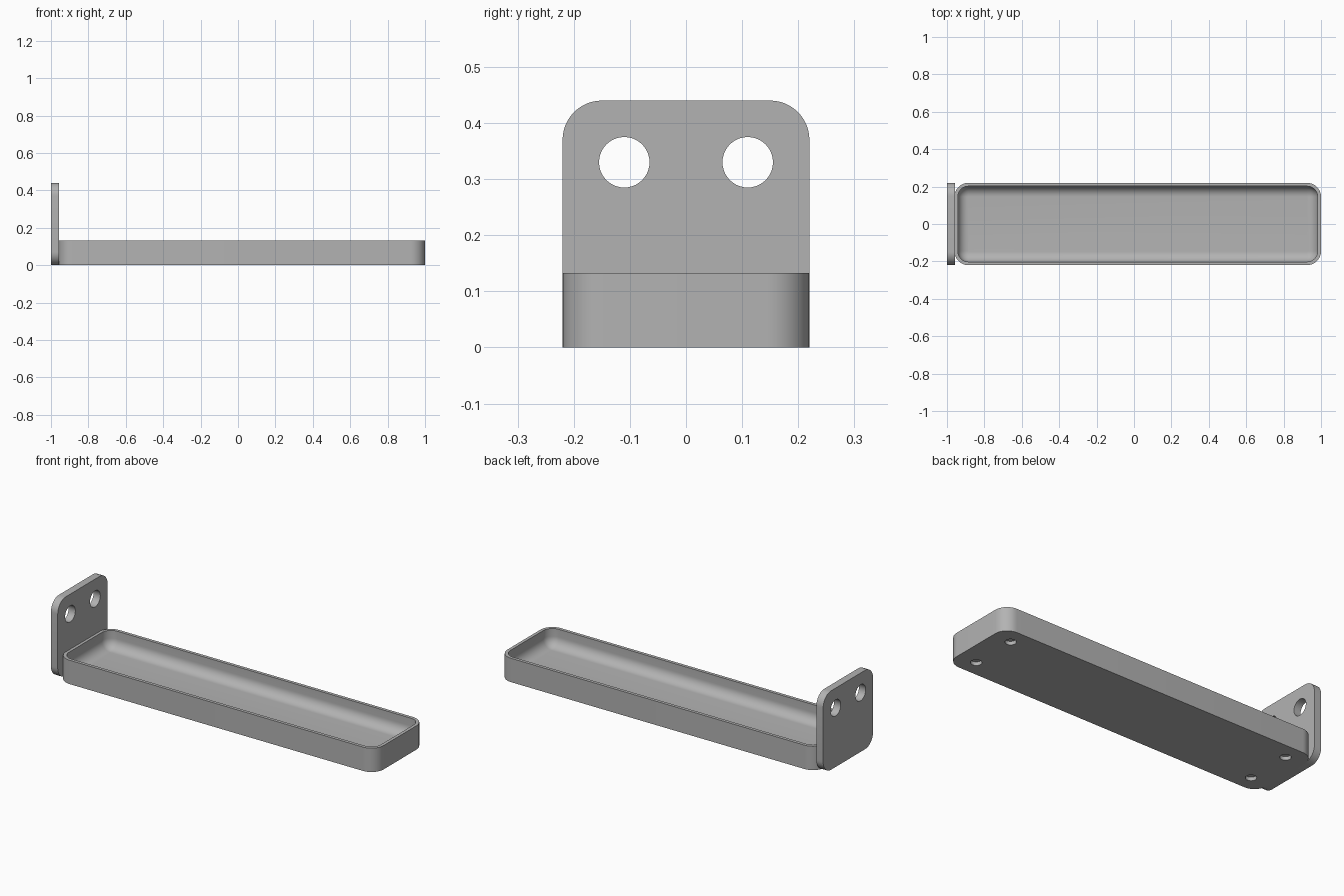
import bpy, bmesh
from math import sin, cos, pi
from mathutils import Matrix

if "Cube" in bpy.data.objects:
    bpy.data.objects.remove(bpy.data.objects["Cube"])

grey = bpy.data.materials.new("satin grey")
grey.use_nodes = True
color = (0.45, 0.45, 0.45, 1)
grey.diffuse_color = color
grey.node_tree.nodes["Principled BSDF"].inputs["Base Color"].default_value = color


def rounded_rect(half_a, half_b, r, steps=12):
    """Outline of a rounded rectangle, counter-clockwise."""
    pts = []
    for q, (sa, sb) in enumerate([(1, 1), (-1, 1), (-1, -1), (1, -1)]):
        for i in range(steps + 1):
            t = (q + i / steps) * pi / 2
            pts.append((sa * (half_a - r) + r * cos(t), sb * (half_b - r) + r * sin(t)))
    return pts


def loft(name, rings):
    """Solid through equal-length rings, capped at both ends."""
    bm = bmesh.new()
    loops = [[bm.verts.new(p) for p in ring] for ring in rings]
    n = len(loops[0])
    for low, high in zip(loops, loops[1:]):
        for i in range(n):
            j = (i + 1) % n
            bm.faces.new((low[i], low[j], high[j], high[i]))
    bm.faces.new(loops[0][::-1])
    bm.faces.new(loops[-1])
    bmesh.ops.recalc_face_normals(bm, faces=bm.faces)
    return finish(name, bm)


def finish(name, bm):
    mesh = bpy.data.meshes.new(name)
    bm.to_mesh(mesh)
    bm.free()
    mesh.materials.append(grey)
    obj = bpy.data.objects.new(name, mesh)
    bpy.context.collection.objects.link(obj)
    return obj


def drill(target, name, centers, radius, depth, rotation):
    """Cut round holes with one hidden cutter."""
    bm = bmesh.new()
    for c in centers:
        bmesh.ops.create_cone(bm, cap_ends=True, segments=40, radius1=radius, radius2=radius,
                              depth=depth, matrix=Matrix.Translation(c) @ rotation)
    cutter = finish(name, bm)
    cutter.hide_render = True
    mod = target.modifiers.new("holes", "BOOLEAN")
    mod.object = cutter
    mod.solver = "EXACT"
    bpy.context.view_layer.objects.active = target
    bpy.ops.object.modifier_apply(modifier=mod.name)
    bpy.data.objects.remove(cutter)


def smooth(obj):
    bpy.ops.object.select_all(action="DESELECT")
    obj.select_set(True)
    bpy.context.view_layer.objects.active = obj
    bpy.ops.object.shade_smooth_by_angle(angle=pi / 6)


# Tray: outer wall, thin rim, and a cavity with a filleted floor
mid_x, half_x, half_y, corner = 0.02, 0.98, 0.22, 0.075
height, rim, floor, fillet = 0.133, 0.018, 0.035, 0.055


def tray_ring(inset, z):
    outline = rounded_rect(half_x - inset, half_y - inset, corner - inset)
    return [(mid_x + a, b, z) for a, b in outline]


rings = [tray_ring(0, 0), tray_ring(0, height), tray_ring(rim, height)]
for k in range(11):
    t = k / 10 * pi / 2
    rings.append(tray_ring(rim + fillet * (1 - cos(t)), floor + fillet * (1 - sin(t))))
tray = loft("tray", rings)

# Blind holes under the tray corners
drill(tray, "foot_hole_cutter",
      [(mid_x + sx * 0.87, sy * 0.13, 0) for sx in (-1, 1) for sy in (-1, 1)],
      0.028, 0.04, Matrix.Identity(4))
smooth(tray)

# Upright mounting plate with two screw holes
plate = loft("mounting_plate", [[(x, a, 0.22 + b) for a, b in rounded_rect(0.22, 0.22, 0.07)]
                                for x in (-1, -0.958)])
drill(plate, "screw_hole_cutter", [(-0.98, s * 0.11, 0.33) for s in (-1, 1)],
      0.045, 0.2, Matrix.Rotation(pi / 2, 4, "Y"))
smooth(plate)
